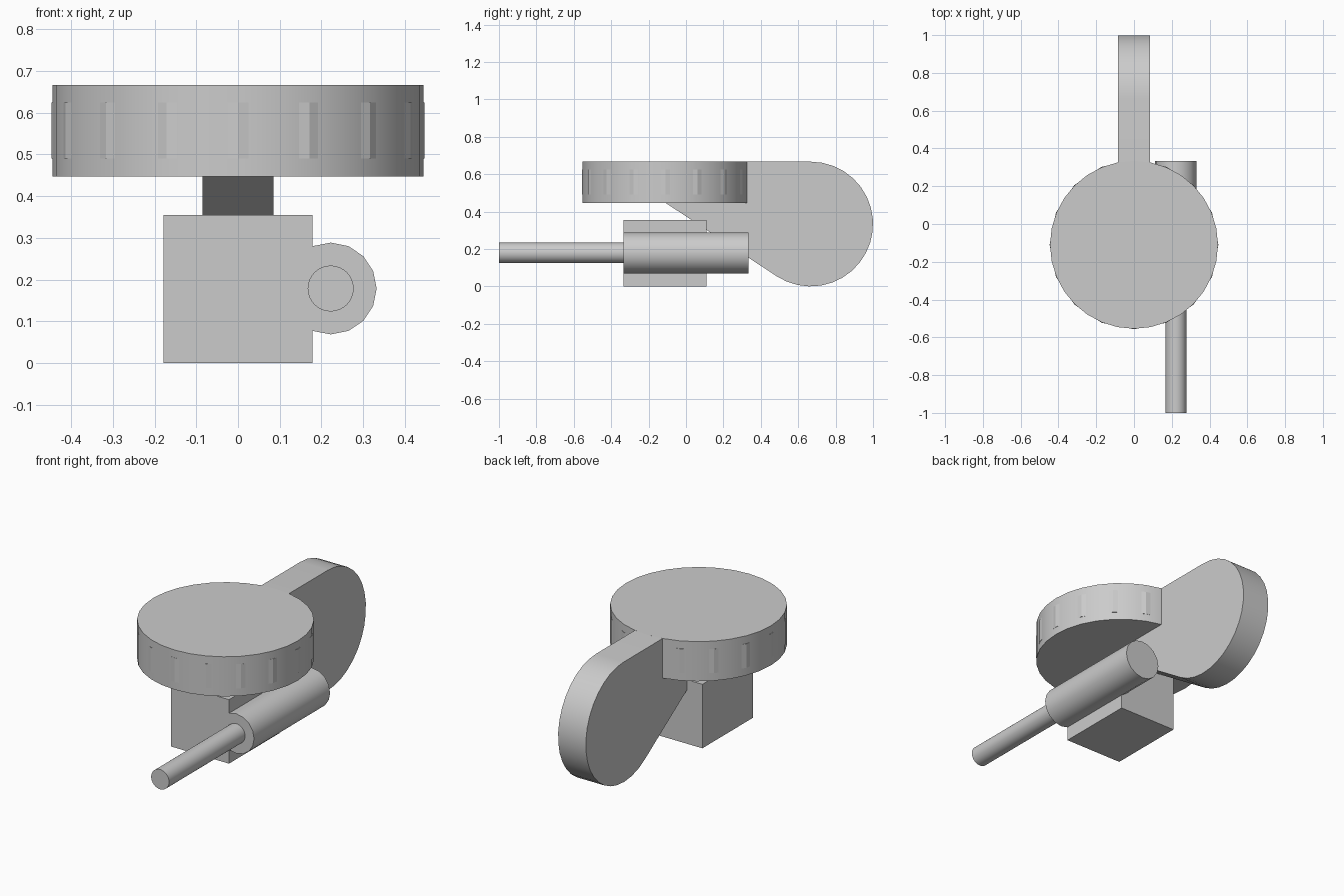
import bpy, bmesh
from math import sin, cos, atan2, asin, hypot, pi, radians

if "Cube" in bpy.data.objects:
    bpy.data.objects.remove(bpy.data.objects["Cube"])


def finish(name, bm, smooth=True):
    bmesh.ops.recalc_face_normals(bm, faces=bm.faces)
    mesh = bpy.data.meshes.new(name)
    bm.to_mesh(mesh)
    bm.free()
    obj = bpy.data.objects.new(name, mesh)
    bpy.context.collection.objects.link(obj)
    if smooth:
        bpy.ops.object.select_all(action='DESELECT')
        obj.select_set(True)
        bpy.context.view_layer.objects.active = obj
        bpy.ops.object.shade_smooth_by_angle(angle=radians(30))
    return obj


def prism(name, outline, direction, smooth=True):
    """Extrude a closed outline of 3D points along a direction."""
    bm = bmesh.new()
    face = bm.faces.new([bm.verts.new(p) for p in outline])
    ext = bmesh.ops.extrude_face_region(bm, geom=[face], use_keep_orig=True)
    moved = [g for g in ext["geom"] if isinstance(g, bmesh.types.BMVert)]
    bmesh.ops.translate(bm, verts=moved, vec=direction)
    return finish(name, bm, smooth)


def ring(r, n):
    return [(r * cos(2 * pi * i / n), r * sin(2 * pi * i / n)) for i in range(n)]


DISC_Y = -0.11
THIRD = 1 / 3

# Round top disc, with a coarser core whose corners just break its rim
prism("top_disc", [(x, y + DISC_Y, 0.447) for x, y in ring(0.4445, 32)], (0, 0, 0.22))
prism("disc_core", [(x, y + DISC_Y, 0.49) for x, y in ring(0.447, 16)], (0, 0, 0.134), False)

# Rear paddle: round end tapering along a tangent to the disc underside
cy, cz, r = 2 * THIRD, THIRD, THIRD
root_y, root_z = DISC_Y, 0.447
dy, dz = cy - root_y, cz - root_z
slope = atan2(dz, dy) - asin(r / hypot(dy, dz))
start, end, steps = slope - pi / 2, pi / 2, 20
side = [(root_y, 0.667), (root_y, root_z)]
for i in range(steps + 1):
    a = start + (end - start) * i / steps
    side.append((cy + r * cos(a), cz + r * sin(a)))
prism("rear_paddle", [(-0.085, y, z) for y, z in side], (0.17, 0, 0))

# Square body block
prism("body_block", [(-0.178, -THIRD, 0), (0.178, -THIRD, 0),
                     (0.178, -THIRD, 0.355), (-0.178, -THIRD, 0.355)],
      (0, 0.444, 0), False)

# Side barrel and its thinner front rod
prism("barrel", [(0.222 + x, -THIRD, 0.179 + z) for x, z in ring(0.11, 16)], (0, 2 * THIRD, 0))
prism("front_rod", [(0.222 + x, -1, 0.179 + z) for x, z in ring(0.055, 32)], (0, 2 * THIRD, 0))
